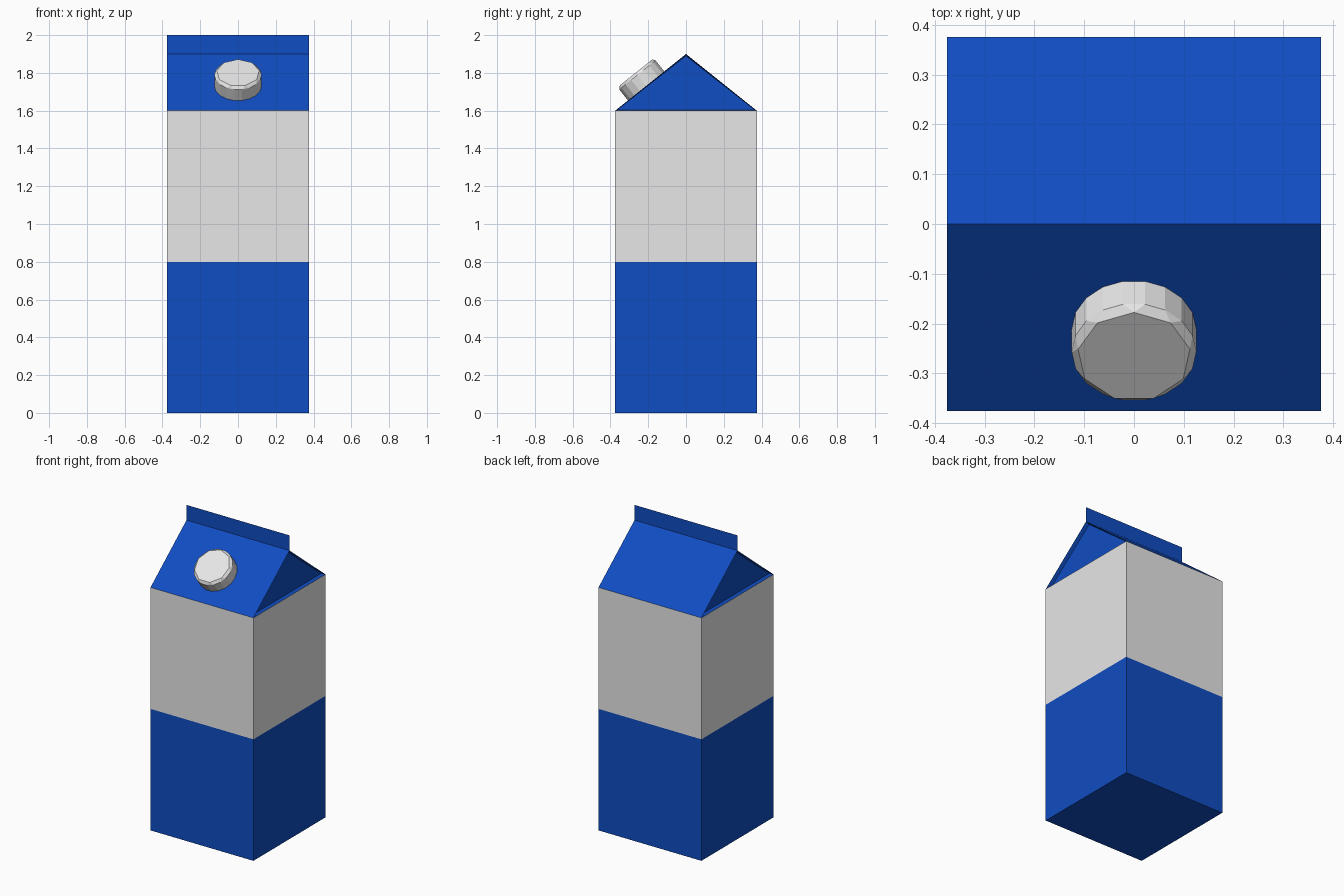
import bpy, bmesh, math
from mathutils import Vector

if "Cube" in bpy.data.objects:
    bpy.data.objects.remove(bpy.data.objects["Cube"])

W = 0.375             # half width of the carton
EAVE, RIDGE = 1.6, 1.9


def material(name, rgb):
    m = bpy.data.materials.new(name)
    m.diffuse_color = (*rgb, 1)
    m.use_nodes = True
    m.node_tree.nodes["Principled BSDF"].inputs["Base Color"].default_value = m.diffuse_color
    return m


blue = material("blue card", (0.005, 0.074, 0.54))
white = material("white card", (0.8, 0.8, 0.8))


def finish(bm, name, mats):
    me = bpy.data.meshes.new(name)
    bm.to_mesh(me)
    bm.free()
    for m in mats:
        me.materials.append(m)
    ob = bpy.data.objects.new(name, me)
    bpy.context.collection.objects.link(ob)
    return ob


# Carton: stacked square rings, closed by a gable roof
bm = bmesh.new()
rings = [[bm.verts.new((x, y, z)) for x, y in ((-W, -W), (W, -W), (W, W), (-W, W))]
         for z in (0, 0.8, EAVE)]
bm.faces.new(rings[0][::-1])
for lo, hi in zip(rings, rings[1:]):
    for i in range(4):
        j = (i + 1) % 4
        bm.faces.new((lo[i], lo[j], hi[j], hi[i]))
a, b, c, d = rings[2]
left, right = (bm.verts.new((x, 0, RIDGE)) for x in (-W, W))
bm.faces.new((a, b, right, left))
bm.faces.new((c, d, left, right))
gables = [bm.faces.new((b, c, right)), bm.faces.new((d, a, left))]
bm.normal_update()
# Gable ends are folded slightly inward
bmesh.ops.inset_individual(bm, faces=gables, thickness=0.01, depth=-0.025)
# White band on the upper half of the walls
for f in bm.faces:
    f.material_index = int(0.8 < f.calc_center_median().z < EAVE and abs(f.normal.z) < 0.01)
finish(bm, "carton", [blue, white])

# Top seam: thin upright sheet on the ridge
bm = bmesh.new()
bm.faces.new([bm.verts.new(p) for p in
              ((-W, 0, RIDGE), (W, 0, RIDGE), (W, 0, 2), (-W, 0, 2))])
finish(bm, "top_seam", [blue])

# Screw cap: faceted disc with a chamfered top, square to the front roof slope
up_slope = Vector((0, W, RIDGE - EAVE)).normalized()
normal = Vector((0, -up_slope.z, up_slope.y))
base = Vector((0, -0.211, 1.731))
bm = bmesh.new()
for n, radius, h, turn in ((18, 0.125, -0.005, 0.5), (18, 0.125, 0.074, 0.5), (9, 0.114, 0.089, 0)):
    for i in range(n):
        t = 2 * math.pi * (i + turn) / n
        bm.verts.new(base + normal * h + up_slope * radius * math.cos(t)
                     + Vector((radius * math.sin(t), 0, 0)))
bmesh.ops.convex_hull(bm, input=bm.verts[:])
bmesh.ops.dissolve_limit(bm, angle_limit=0.02, verts=bm.verts[:], edges=bm.edges[:])
bmesh.ops.recalc_face_normals(bm, faces=bm.faces[:])
finish(bm, "screw_cap", [white])
